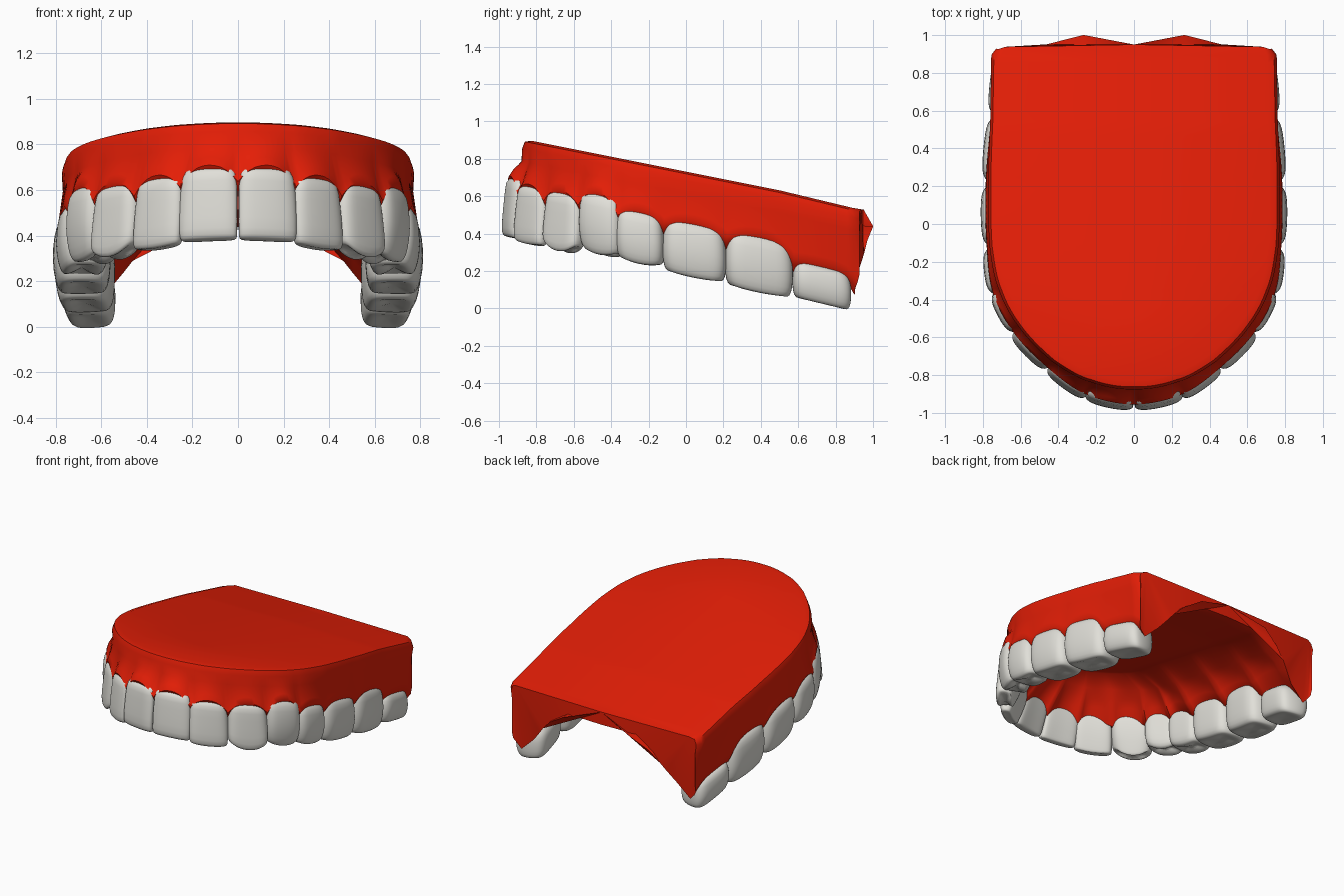
import bpy, bmesh, math
from mathutils import Vector

if "Cube" in bpy.data.objects:
    bpy.data.objects.remove(bpy.data.objects["Cube"])


def make_material(name, rgb):
    mat = bpy.data.materials.new(name)
    mat.use_nodes = True
    mat.diffuse_color = (*rgb, 1)
    mat.node_tree.nodes["Principled BSDF"].inputs["Base Color"].default_value = (*rgb, 1)
    return mat


gum_red = make_material("gum red", (0.78, 0.013, 0.002))
tooth_white = make_material("tooth white", (0.75, 0.74, 0.69))

# Half arch: outer contact points between neighbouring teeth, from the midline back
ARCH = [Vector(p) for p in [(0, -.985), (.265, -.93), (.475, -.785), (.66, -.595), (.775, -.375),
                            (.81, -.12), (.815, .22), (.785, .58), (.75, .93)]]
RIM = [.11, .1, .07, .07, .065, .045, .045, .025, -.005]    # top rim inset at each contact
# name, gum depth, biting-edge depth, thickness, cusp height
TEETH = [("central_incisor", .23, .54, .15, 0), ("lateral_incisor", .255, .56, .15, .01),
         ("canine", .255, .57, .18, .05), ("first_premolar", .225, .545, .21, .03),
         ("second_premolar", .275, .55, .23, .02), ("first_molar", .28, .565, .26, .01),
         ("second_molar", .28, .575, .26, .01), ("third_molar", .36, .555, .23, 0)]


def arch_point(i, u):
    """Smooth point and inward normal on the arch at tooth i."""
    a = ARCH[i - 1] if i else Vector((-ARCH[1].x, ARCH[1].y))
    b, c = ARCH[i], ARCH[i + 1]
    d = ARCH[i + 2] if i + 2 < len(ARCH) else c * 2 - b
    pos = 0.5 * (2 * b + (c - a) * u + (2 * a - 5 * b + 4 * c - d) * u**2
                 + (3 * b - a - 3 * c + d) * u**3)
    tan = (c - a) + (2 * a - 5 * b + 4 * c - d) * 2 * u + (3 * b - a - 3 * c + d) * 3 * u**2
    tan.normalize()
    return pos, tan, Vector((-tan.y, tan.x))


def top_z(y):
    return 0.905 - 0.2 * (y + 0.87) - 0.04 * max(y - 0.5, 0)


def finish(name, bm, mat, levels, angle):
    bmesh.ops.remove_doubles(bm, verts=bm.verts, dist=0.0004)
    bmesh.ops.recalc_face_normals(bm, faces=bm.faces)
    mesh = bpy.data.meshes.new(name)
    bm.to_mesh(mesh)
    bm.free()
    mesh.materials.append(mat)
    obj = bpy.data.objects.new(name, mesh)
    bpy.context.collection.objects.link(obj)
    mirror = obj.modifiers.new("Mirror", 'MIRROR')
    mirror.merge_threshold = 0.0005
    if levels:
        sub = obj.modifiers.new("Subdivision", 'SUBSURF')
        sub.levels = sub.render_levels = levels
    bpy.ops.object.select_all(action='DESELECT')
    obj.select_set(True)
    bpy.context.view_layer.objects.active = obj
    bpy.ops.object.shade_smooth_by_angle(angle=math.radians(angle))


def bridge(bm, rings, closed):
    for r0, r1 in zip(rings, rings[1:]):
        n = len(r0)
        for k in range(n if closed else n - 1):
            j = (k + 1) % n
            bm.faces.new((r0[k], r0[j], r1[j], r1[k]))


# Gum and palate: one cross-section swept round the arch, closed on the midline
def gum_section(i, u, last=False):
    pos, tan, nrm = arch_point(i, u)
    gum = TEETH[i][1]
    j = i if u < 0.5 else i + 1
    papilla = .075 if j < 5 else .05
    if 0 < j < len(TEETH):
        edge = (TEETH[j - 1][1] + TEETH[j][1]) / 2 + papilla
    else:
        edge = gum + papilla
    thick = TEETH[i][3] * (1 - u) + TEETH[min(i + 1, len(TEETH) - 1)][3] * u
    swell = abs(2 * u - 1) ** 2.2
    g = gum + (edge - gum) * swell
    inner = .28 - .03 * min(i / 4, 1) + .045 * swell
    rim = RIM[i] * (1 - u) + RIM[i + 1] * u + (.025 if last else 0)
    spine = Vector((0, max(pos.y, -.45)))
    hip = pos + nrm * (thick + .13)
    rows = [(spine, 0, .02)]
    rows += [(pos + nrm * d, h, back) for d, h, back in [
        (rim + .05, 0, .015), (rim + .014, .012, 0), (rim, .05, 0),
        (rim * .85 + .012, .12, 0), (rim * .3 + .022, g - .06, 0), (.03, g - .02, -.01),
        (.048, g + .01, -.02), (.085, g + .05, -.02), (thick - .04, inner + .07, 0),
        (thick + .02, inner, .03), (thick + .06, inner - .05, .05), (thick + .13, .175, .075)]]
    rows += [(hip.lerp(spine, .32), .095, .095), (hip.lerp(spine, .5), .095, .03),
             (spine, .09, .02)]
    return [Vector((p.x, p.y + (back if last else 0), top_z(p.y) - h)) for p, h, back in rows]


bm = bmesh.new()
STEPS = 10
rings = []
for i in range(len(TEETH)):
    for k in range(STEPS):
        rings.append([bm.verts.new(p) for p in gum_section(i, k / STEPS)])
rings.append([bm.verts.new(p) for p in gum_section(len(TEETH) - 1, 1, True)])
for v in rings[0]:
    v.co.x = 0
bridge(bm, rings, False)
bm.faces.new(rings[-1])
bmesh.ops.triangulate(bm, faces=[f for f in bm.faces if len(f.verts) > 4])
finish("gum_and_palate", bm, gum_red, 0, 50)

# Teeth: stacked rounded rings as (height fraction, width, front inset, back inset)
FRONT = [(-.13, .6, .09, .04), (0, .84, .022, .01), (.12, .97, .014, 0), (.5, 1.02, .002, .02),
         (.9, .99, -.008, .07), (.98, .94, .002, .08), (1, .84, .016, .09)]
BACK = [(-.15, .7, .09, .05), (0, .88, .022, .02), (.15, .99, .01, 0), (.5, 1.03, 0, 0),
        (.82, 1, .014, .005), (.96, .93, .03, .02), (1, .8, .05, .045), (.93, .4, .1, .1)]
SEG = 24


def superellipse(a, n):
    c, s = math.cos(a), math.sin(a)
    return (math.copysign(abs(c) ** (2 / n), c), math.copysign(abs(s) ** (2 / n), s))


for i, (name, gum, bite, thick, cusp) in enumerate(TEETH):
    pos, tan, nrm = arch_point(i, 0.5)
    width = (ARCH[i + 1] - ARCH[i]).length
    bend = ((ARCH[i] + ARCH[i + 1]) / 2 - pos).dot(nrm)    # follow the curve of the arch
    if i == len(TEETH) - 1:
        width -= .04
        pos = pos - tan * .02
    bm = bmesh.new()
    rings = []
    for f, w, front, back in (FRONT if i < 3 else BACK):
        near, far = front, max(thick - back, front + .03)
        ring = []
        for k in range(SEG):
            x, y = superellipse(2 * math.pi * k / SEG, 4)
            across = x * w * width / 2 * (1 - .1 * max(y, 0))
            inset = (near + far) / 2 + y * (far - near) / 2 + bend * (x * w) ** 2
            p = pos + tan * across + nrm * inset
            p.x = max(p.x, 0.003)
            depth = gum + (bite - gum) * f - (cusp * x * x if f > .8 else 0)
            ring.append(bm.verts.new((p.x, p.y, top_z(p.y) - depth)))
        rings.append(ring)
    bridge(bm, rings, True)
    bm.faces.new(rings[0])
    bm.faces.new(rings[-1])
    finish(name + "_pair", bm, tooth_white, 1, 60)
